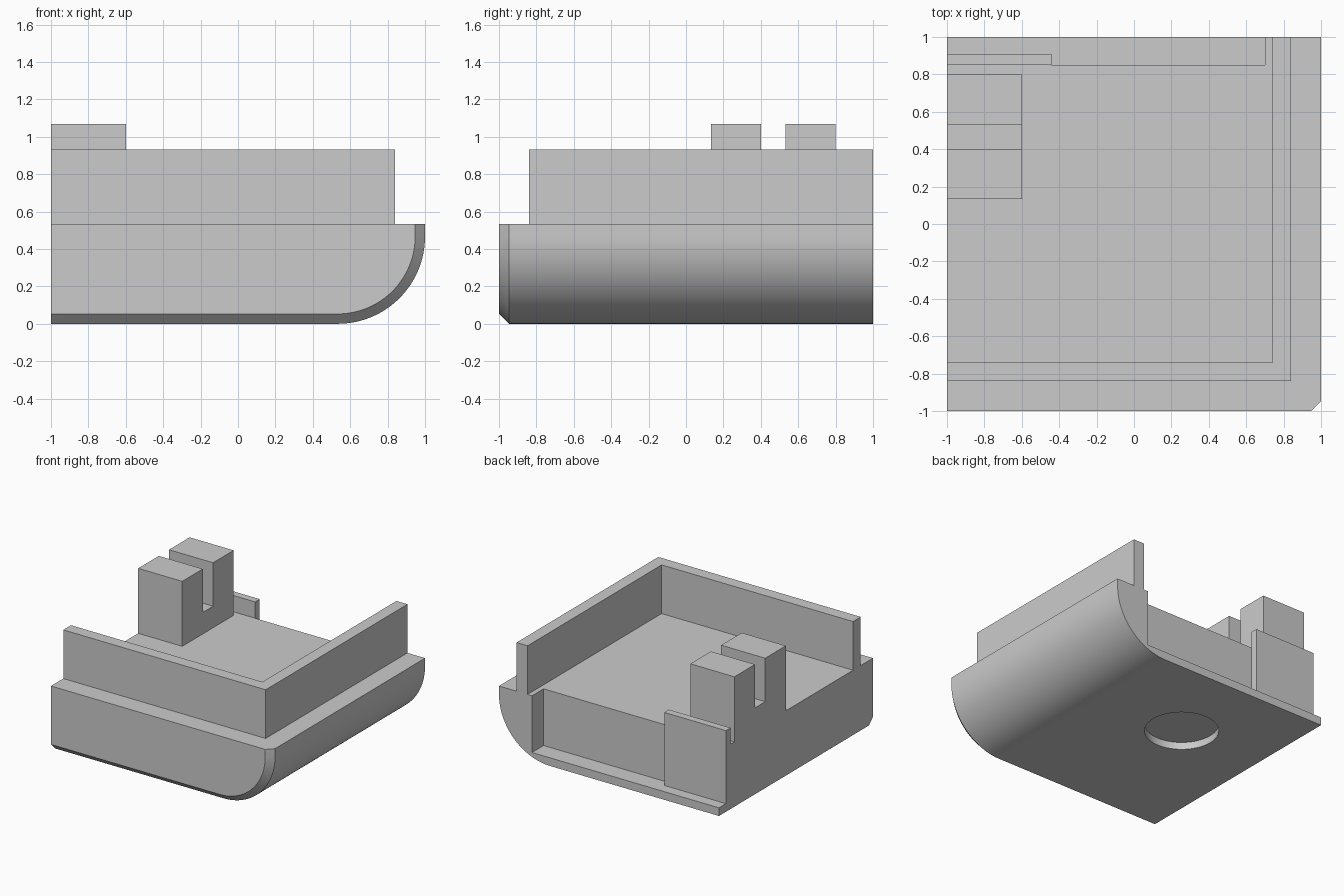
import bpy, bmesh, math

if "Cube" in bpy.data.objects:
    bpy.data.objects.remove(bpy.data.objects["Cube"], do_unlink=True)

grey = bpy.data.materials.new("light_grey")
grey.use_nodes = True
grey.diffuse_color = (0.6, 0.6, 0.6, 1)
grey.node_tree.nodes["Principled BSDF"].inputs["Base Color"].default_value = (0.6, 0.6, 0.6, 1)

DECK = 0.533      # height of the deck
RADIUS = 0.467    # rounded lower edge
BEVEL = 0.053     # chamfer around the front face
SLAB = 0.067      # thickness left under the rear recess


def loft(name, rings):
    """Skin matching closed rings of points and cap both ends."""
    bm = bmesh.new()
    loops = [[bm.verts.new(p) for p in ring] for ring in rings]
    n = len(loops[0])
    for a, b in zip(loops, loops[1:]):
        for i in range(n):
            j = (i + 1) % n
            bm.faces.new((a[i], a[j], b[j], b[i]))
    bm.faces.new(loops[0])
    bm.faces.new(loops[-1])
    bmesh.ops.recalc_face_normals(bm, faces=bm.faces)
    mesh = bpy.data.meshes.new(name)
    bm.to_mesh(mesh)
    bm.free()
    mesh.materials.append(grey)
    obj = bpy.data.objects.new(name, mesh)
    bpy.context.collection.objects.link(obj)
    return obj


def prism_z(name, outline, z0, z1):
    return loft(name, [[(x, y, z) for x, y in outline] for z in (z0, z1)])


def box(name, x0, x1, y0, y1, z0, z1):
    return prism_z(name, [(x0, y0), (x1, y0), (x1, y1), (x0, y1)], z0, z1)


def base_ring(y, inset):
    """Cross-section of the base, offset inwards at the chamfered front."""
    r = RADIUS - inset
    arc = []
    for i in range(33):
        a = math.pi / 2 * i / 32
        arc.append((1 - RADIUS + r * math.sin(a), y, RADIUS - r * math.cos(a)))
    return [(-1, y, inset)] + arc + [(1 - inset, y, DECK), (-1, y, DECK)]


# Rounded base with a chamfered front
base = loft("base", [base_ring(-1, BEVEL), base_ring(-1 + BEVEL, 0), base_ring(1, 0)])

# Rear recess and shallow round socket underneath
recess = box("recess_cutter", -1.2, 0.70, 0.85, 1.2, SLAB, 0.8)
circle = [(-0.25 + 0.28 * math.cos(math.tau * i / 64),
           0.26 + 0.28 * math.sin(math.tau * i / 64)) for i in range(64)]
socket = prism_z("socket_cutter", circle, -0.1, 0.06)
bpy.context.view_layer.objects.active = base
for cutter in (recess, socket):
    mod = base.modifiers.new("cut", 'BOOLEAN')
    mod.operation = 'DIFFERENCE'
    mod.solver = 'EXACT'
    mod.object = cutter
    bpy.ops.object.modifier_apply(modifier=mod.name)
    bpy.data.objects.remove(cutter, do_unlink=True)

bpy.ops.object.select_all(action='DESELECT')
base.select_set(True)
bpy.ops.object.shade_smooth_by_angle(angle=math.radians(30))

# L-shaped rim wall along the front and one side
prism_z("rim_wall", [(-1, -0.84), (0.84, -0.84), (0.84, 1),
                     (0.74, 1), (0.74, -0.74), (-1, -0.74)], DECK, 0.933)

# Slotted tower on the deck
slotted = [(0.133, DECK), (0.8, DECK), (0.8, 1.067), (0.533, 1.067),
           (0.533, 0.71), (0.4, 0.71), (0.4, 1.067), (0.133, 1.067)]
loft("slotted_tower", [[(x, y, z) for y, z in slotted] for x in (-1, -0.6)])

# Upright tab in the recess
box("rear_tab", -1, -0.44, 0.85, 0.91, SLAB, 0.667)
